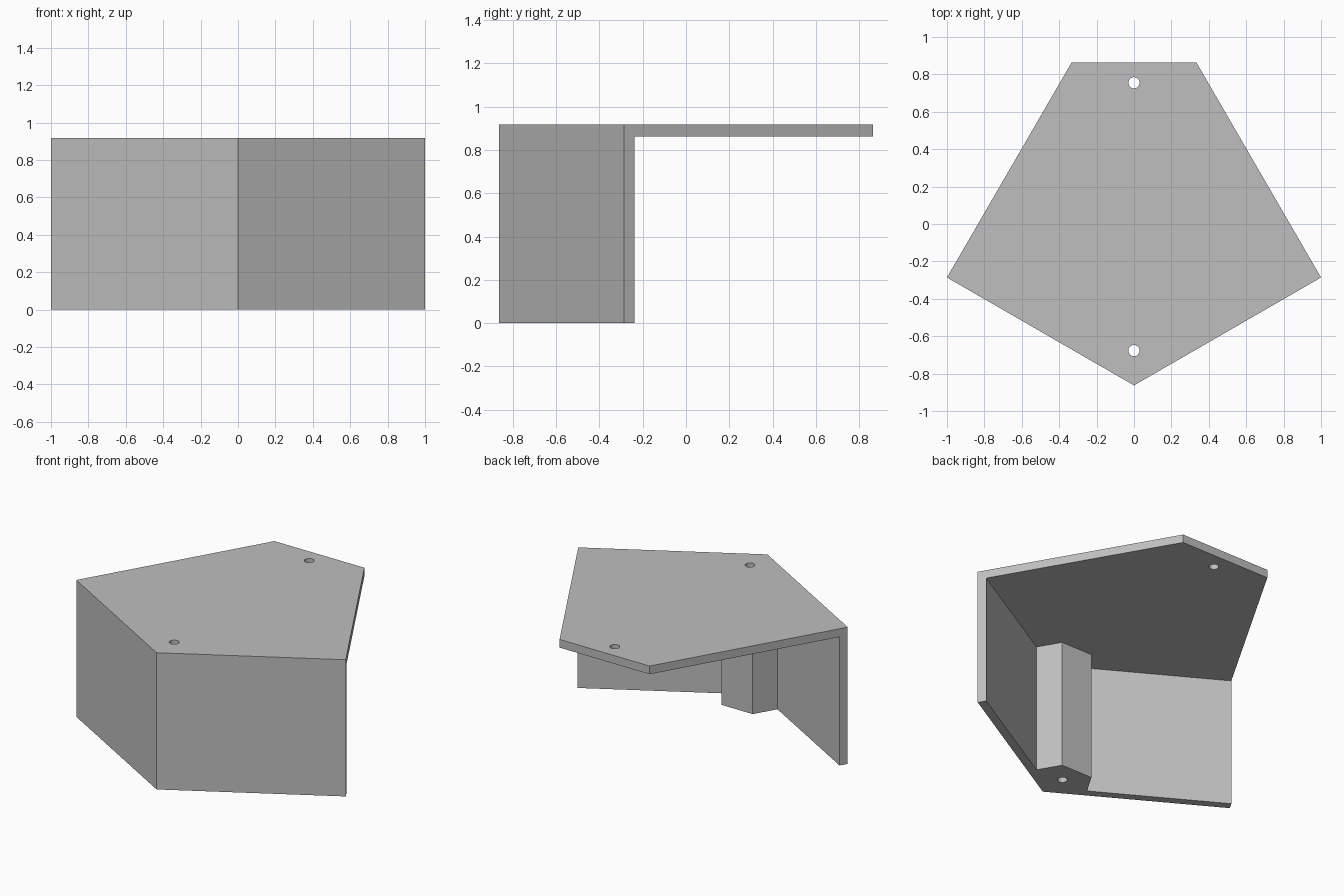
import bpy
import bmesh
import math

cube = bpy.data.objects.get("Cube")
if cube:
    bpy.data.objects.remove(cube, do_unlink=True)

HEIGHT = 0.917
PLATE = 0.055      # thickness of top plate and walls
HOLE_RADIUS = 0.03

grey = bpy.data.materials.new("plain_grey")
grey.use_nodes = True
colour = (0.52, 0.52, 0.52, 1)
grey.diffuse_color = colour
grey.node_tree.nodes["Principled BSDF"].inputs["Base Color"].default_value = colour


def mirrored(half):
    """Close an outline from its +x half, skipping points on the axis."""
    return half + [(-x, y) for x, y in reversed(half) if x > 0]


def prism(name, outline, z0, z1):
    """Extrude a plan outline between two heights."""
    bm = bmesh.new()
    base = bm.faces.new([bm.verts.new((x, y, z0)) for x, y in outline])
    top = bmesh.ops.extrude_face_region(bm, geom=[base])["geom"]
    verts = [v for v in top if isinstance(v, bmesh.types.BMVert)]
    bmesh.ops.translate(bm, verts=verts, vec=(0, 0, z1 - z0))
    bmesh.ops.recalc_face_normals(bm, faces=bm.faces)
    mesh = bpy.data.meshes.new(name)
    bm.to_mesh(mesh)
    bm.free()
    mesh.materials.append(grey)
    obj = bpy.data.objects.new(name, mesh)
    bpy.context.collection.objects.link(obj)
    return obj


def cut(target, cutter):
    """Subtract the cutter, then remove it."""
    cutter.hide_render = True
    mod = target.modifiers.new("cut", "BOOLEAN")
    mod.operation = "DIFFERENCE"
    mod.solver = "EXACT"
    mod.object = cutter
    bpy.context.view_layer.objects.active = target
    bpy.ops.object.modifier_apply(modifier=mod.name)
    bpy.data.objects.remove(cutter, do_unlink=True)


# Five-sided body
bracket = prism("corner_bracket",
                mirrored([(0, -0.863), (1, -0.286), (0.334, 0.863)]), 0, HEIGHT)

# Hollow beneath the plate, leaving two walls and the corner boss
slope = 0.577 / 1.0


def wall_inside(x):
    return -0.863 + PLATE * math.hypot(1, slope) + slope * x


hollow = [(0.116, -0.541), (0.2, wall_inside(0.2)), (1.4, wall_inside(1.4)), (1.4, 1.2)]
cut(bracket, prism("hollow_cutter", mirrored(hollow), -0.1, HEIGHT - PLATE))

# Screw holes: one through the boss, one through the back of the plate
for y in (-0.677, 0.755):
    ring = [(HOLE_RADIUS * math.cos(i * math.tau / 32),
             y + HOLE_RADIUS * math.sin(i * math.tau / 32)) for i in range(32)]
    cut(bracket, prism("hole_cutter", ring, -0.2, HEIGHT + 0.2))

bpy.ops.object.select_all(action="DESELECT")
bracket.select_set(True)
bpy.context.view_layer.objects.active = bracket
bpy.ops.object.shade_smooth_by_angle(angle=math.radians(25))
